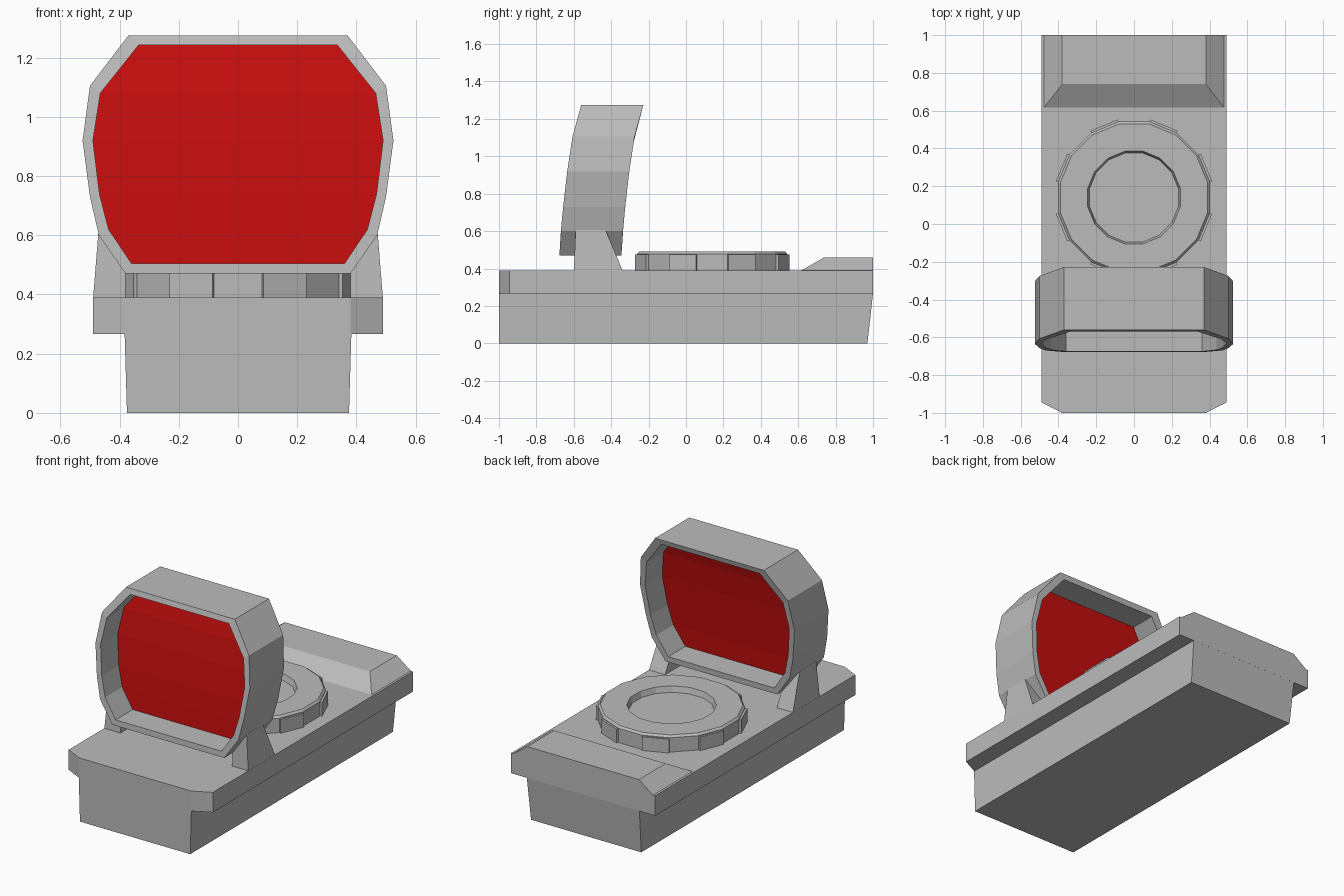
import bpy, bmesh, math
from mathutils import Vector

cube = bpy.data.objects.get("Cube")
if cube:
    bpy.data.objects.remove(cube)


def material(name, rgb):
    m = bpy.data.materials.new(name)
    m.use_nodes = True
    m.diffuse_color = (*rgb, 1)
    bsdf = next(n for n in m.node_tree.nodes if n.type == 'BSDF_PRINCIPLED')
    bsdf.inputs["Base Color"].default_value = (*rgb, 1)
    return m


GREY = material("grey_metal", (0.5, 0.5, 0.5))
RED = material("red_glass", (0.56, 0.004, 0.004))


def loft(name, rings, mat=GREY, caps=True, closed=False, loop=True):
    """Skin a series of equal-length point rings."""
    bm = bmesh.new()
    rows = [[bm.verts.new(p) for p in ring] for ring in rings]
    pairs = list(zip(rows, rows[1:])) + ([(rows[-1], rows[0])] if closed else [])
    n = len(rows[0])
    for a, b in pairs:
        for i in range(n if loop else n - 1):
            j = (i + 1) % n
            bm.faces.new((a[i], a[j], b[j], b[i]))
    if caps:
        bm.faces.new(rows[0])
        bm.faces.new(rows[-1])
    bmesh.ops.recalc_face_normals(bm, faces=bm.faces)
    mesh = bpy.data.meshes.new(name)
    bm.to_mesh(mesh)
    bm.free()
    mesh.materials.append(mat)
    obj = bpy.data.objects.new(name, mesh)
    bpy.context.collection.objects.link(obj)
    return obj


def rect(x, y0, y1, z):
    return [(-x, y0, z), (x, y0, z), (x, y1, z), (-x, y1, z)]


# Base: narrow block with raked back, wide plate with clipped front corners
loft("lower_block", [rect(0.375, -1, 0.97, 0), rect(0.383, -1, 1, 0.27)])
plan = [(-0.38, -1), (0.38, -1), (0.49, -0.945), (0.49, 1), (-0.49, 1), (-0.49, -0.945)]
loft("top_plate", [[(x, y, z) for x, y in plan] for z in (0.267, 0.39)])
loft("rear_ramp", [rect(0.49, 0.6, 1, 0.38), rect(0.38, 0.74, 1, 0.46)])

# Dial: sixteen-sided disc with a sunken centre and grip tabs
CENTRE = Vector((0, 0.14, 0))
SIDES = 16


def polygon(radius, z):
    return [CENTRE + Vector((radius * math.cos(a), radius * math.sin(a), z))
            for a in (math.tau * (i + 0.5) / SIDES for i in range(SIDES))]


loft("dial", [polygon(r, z) for r, z in
              ((0.41, 0.38), (0.41, 0.478), (0.398, 0.49), (0.25, 0.49), (0.24, 0.455))])

for k in range(8):
    a = math.tau * (k + 0.5) / 8
    out = Vector((math.cos(a), math.sin(a), 0))
    side = Vector((-out.y, out.x, 0))
    foot = [CENTRE + out * r + side * s
            for r, s in ((0.39, -0.078), (0.415, -0.078), (0.415, 0.078), (0.39, 0.078))]
    loft(f"dial_tab_{k + 1}", [[p + Vector((0, 0, z)) for p in foot] for z in (0.385, 0.474)])

# Hood: octagonal-style frame bent backwards toward the top
BEND = [(0.47, -0.677), (0.60, -0.669), (0.73, -0.657), (0.92, -0.635), (1.105, -0.607), (1.275, -0.56)]
OUTER = [(0.38, 0.47), (0.47, 0.60), (0.50, 0.73), (0.525, 0.92), (0.50, 1.105), (0.37, 1.275)]
INNER = [(0.36, 0.505), (0.437, 0.62), (0.468, 0.74), (0.49, 0.92), (0.465, 1.08), (0.335, 1.243)]
DEPTH = 0.332


def bend(z):
    for (z0, y0), (z1, y1) in zip(BEND, BEND[1:]):
        if z <= z1:
            return y0 + (y1 - y0) * (z - z0) / (z1 - z0)
    return BEND[-1][1]


def frame(half, offset):
    full = half + [(-x, z) for x, z in reversed(half)]
    return [(x, bend(z) + offset, z) for x, z in full]


loft("hood", [frame(OUTER, 0), frame(OUTER, DEPTH), frame(INNER, DEPTH), frame(INNER, 0)],
     caps=False, closed=True)

# Lens: curved pane halfway through the hood
loft("lens", [[(s * x, bend(z) + DEPTH / 2, z) for s in (-1, 1)] for x, z in INNER],
     RED, caps=False, loop=False)

# Struts: tapered arms holding the hood, mirrored
STRUT = [(0.38, 0.38, -0.60, -0.335), (0.49, 0.38, -0.60, -0.335),
         (0.472, 0.605, -0.59, -0.43), (0.455, 0.60, -0.59, -0.43), (0.38, 0.485, -0.595, -0.39)]
for name, s in (("left_strut", 1), ("right_strut", -1)):
    loft(name, [[(s * x, front, z) for x, z, front, back in STRUT],
                [(s * x, back, z) for x, z, front, back in STRUT]])
